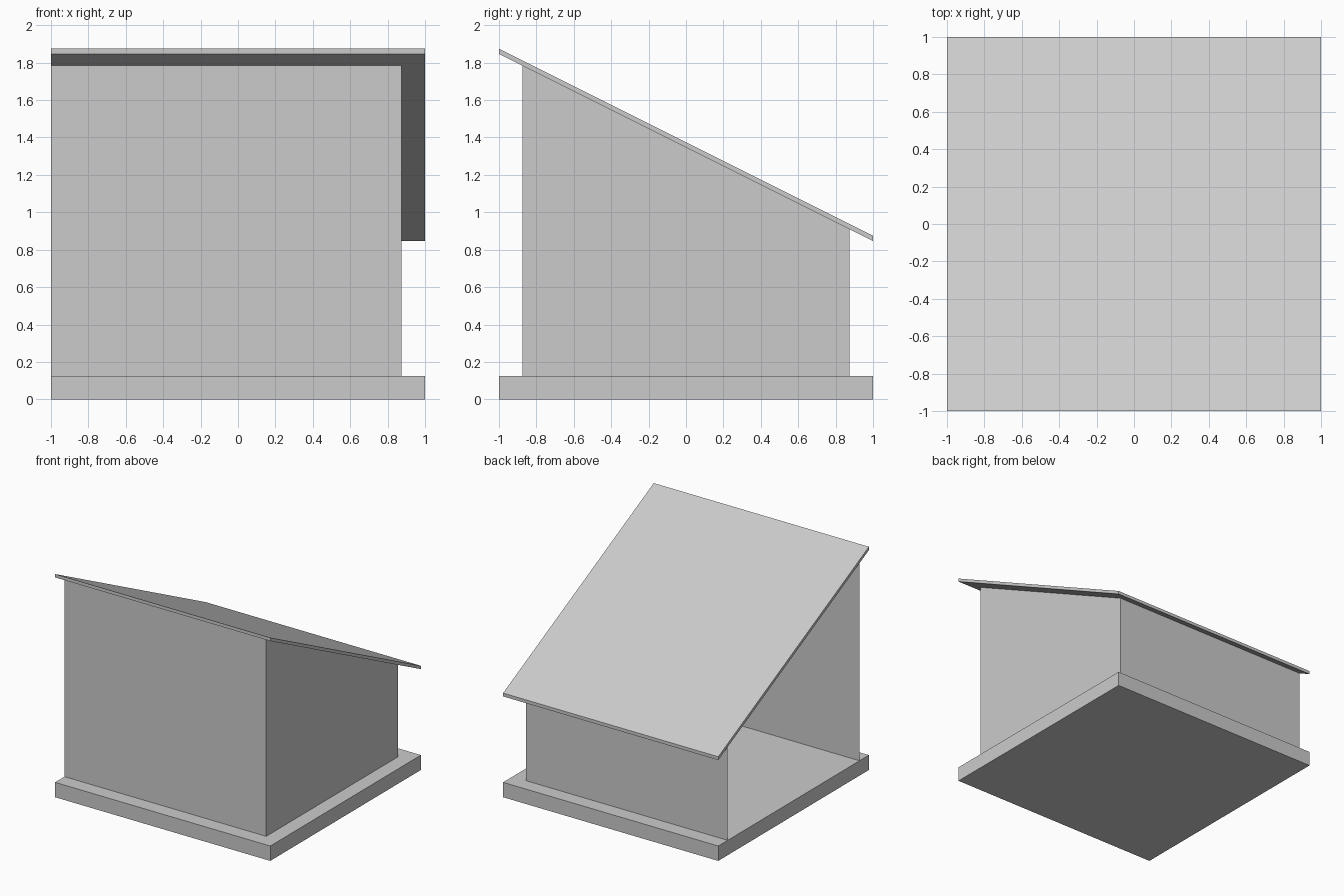
import bpy
import bmesh

if "Cube" in bpy.data.objects:
    bpy.data.objects.remove(bpy.data.objects["Cube"])

BASE_TOP = 0.125
WALL = 0.875       # wall offset from centre
ROOF_DROP = 0.028  # vertical roof thickness


def roof_z(y):
    return 1.375 - 0.5 * y


def finish(name, bm):
    mesh = bpy.data.meshes.new(name)
    bm.to_mesh(mesh)
    bm.free()
    obj = bpy.data.objects.new(name, mesh)
    bpy.context.collection.objects.link(obj)
    return obj


def slab(name, bottom, top):
    """Box over the 2 x 2 footprint, with bottom and top heights as functions of y."""
    bm = bmesh.new()
    bmesh.ops.create_cube(bm, size=2)
    for v in bm.verts:
        v.co.z = top(v.co.y) if v.co.z > 0 else bottom(v.co.y)
    return finish(name, bm)


# Flat floor slab
slab("floor_slab", lambda y: 0.0, lambda y: BASE_TOP)

# Single-pitch roof, high at the front
slab("sloping_roof", lambda y: roof_z(y) - ROOF_DROP, roof_z)

# Thin three-sided wall sheet, open on the left
bm = bmesh.new()
path = [(-1, -WALL), (WALL, -WALL), (WALL, WALL), (-1, WALL)]
columns = [(bm.verts.new((x, y, BASE_TOP)),
            bm.verts.new((x, y, roof_z(y) - ROOF_DROP))) for x, y in path]
for (a0, a1), (b0, b1) in zip(columns, columns[1:]):
    bm.faces.new((a0, b0, b1, a1))
finish("walls", bm)
